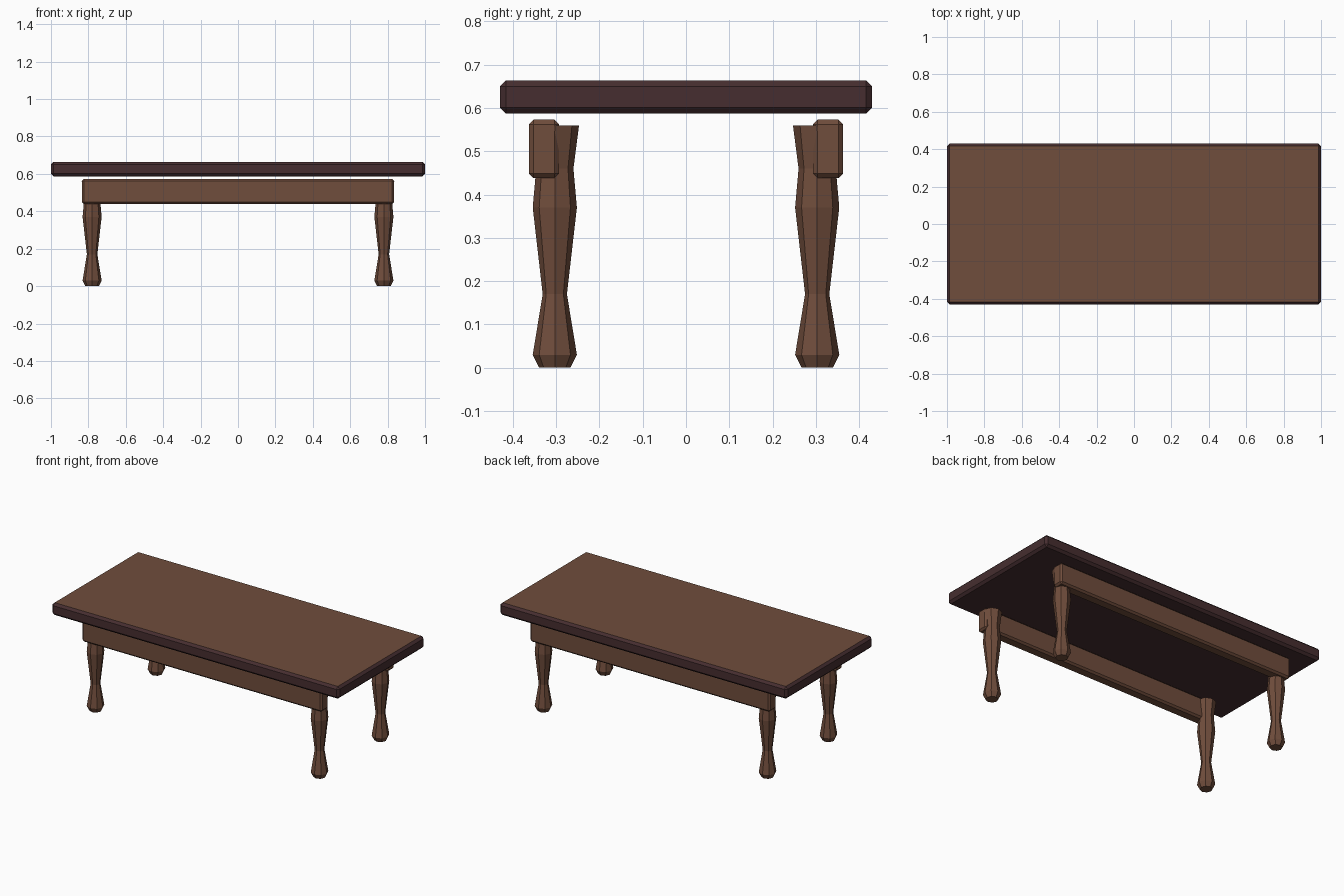
import bpy, bmesh, math

if "Cube" in bpy.data.objects:
    bpy.data.objects.remove(bpy.data.objects["Cube"])


def material(name, colour):
    m = bpy.data.materials.new(name)
    m.diffuse_color = (*colour, 1)
    m.use_nodes = True
    m.node_tree.nodes["Principled BSDF"].inputs["Base Color"].default_value = m.diffuse_color
    return m


brown = material("warm_brown_wood", (0.162, 0.074, 0.045))
dark = material("dark_edge_wood", (0.061, 0.027, 0.029))


def finish(bm, name, mats):
    bmesh.ops.recalc_face_normals(bm, faces=bm.faces[:])
    me = bpy.data.meshes.new(name)
    bm.to_mesh(me)
    bm.free()
    for m in mats:
        me.materials.append(m)
    ob = bpy.data.objects.new(name, me)
    bpy.context.collection.objects.link(ob)
    return ob


def bevelled_box(name, lo, hi, bevel, mats, top_index=0):
    bm = bmesh.new()
    bmesh.ops.create_cube(bm, size=1)
    for v in bm.verts:
        v.co = [(a + b) / 2 + c * (b - a) for a, b, c in zip(lo, hi, v.co)]
    bmesh.ops.bevel(bm, geom=bm.edges[:], offset=bevel, segments=1,
                    profile=0.5, affect='EDGES')
    bm.normal_update()
    for f in bm.faces:
        f.material_index = top_index if f.normal.z > 0.9 else 0
    return finish(bm, name, mats)


def turned_leg(name, x, y, profile, sides=8):
    bm = bmesh.new()
    rings = [[bm.verts.new((x + r * math.cos(2 * math.pi * i / sides),
                            y + r * math.sin(2 * math.pi * i / sides), z))
              for i in range(sides)] for r, z in profile]
    for a, b in zip(rings, rings[1:]):
        for i in range(sides):
            j = (i + 1) % sides
            bm.faces.new((a[i], a[j], b[j], b[i]))
    bm.faces.new(rings[0][::-1])
    bm.faces.new(rings[-1])
    return finish(bm, name, [brown])


# Tabletop: dark rim and underside, warm brown upper face
bevelled_box("tabletop", (-1, -0.43, 0.587), (1, 0.43, 0.664), 0.014,
             [dark, brown], top_index=1)

# Long rails and turned legs on the front and back
leg_profile = [(0.036, 0), (0.051, 0.03), (0.028, 0.17),
               (0.051, 0.37), (0.043, 0.46), (0.056, 0.56)]
for side, s in (("front", -1), ("back", 1)):
    ys = sorted((s * 0.293, s * 0.363))
    bevelled_box(side + "_rail", (-0.835, ys[0], 0.438), (0.835, ys[1], 0.573),
                 0.011, [brown])
    for end, e in (("left", -1), ("right", 1)):
        turned_leg(f"{side}_{end}_leg", e * 0.78, s * 0.303, leg_profile)
